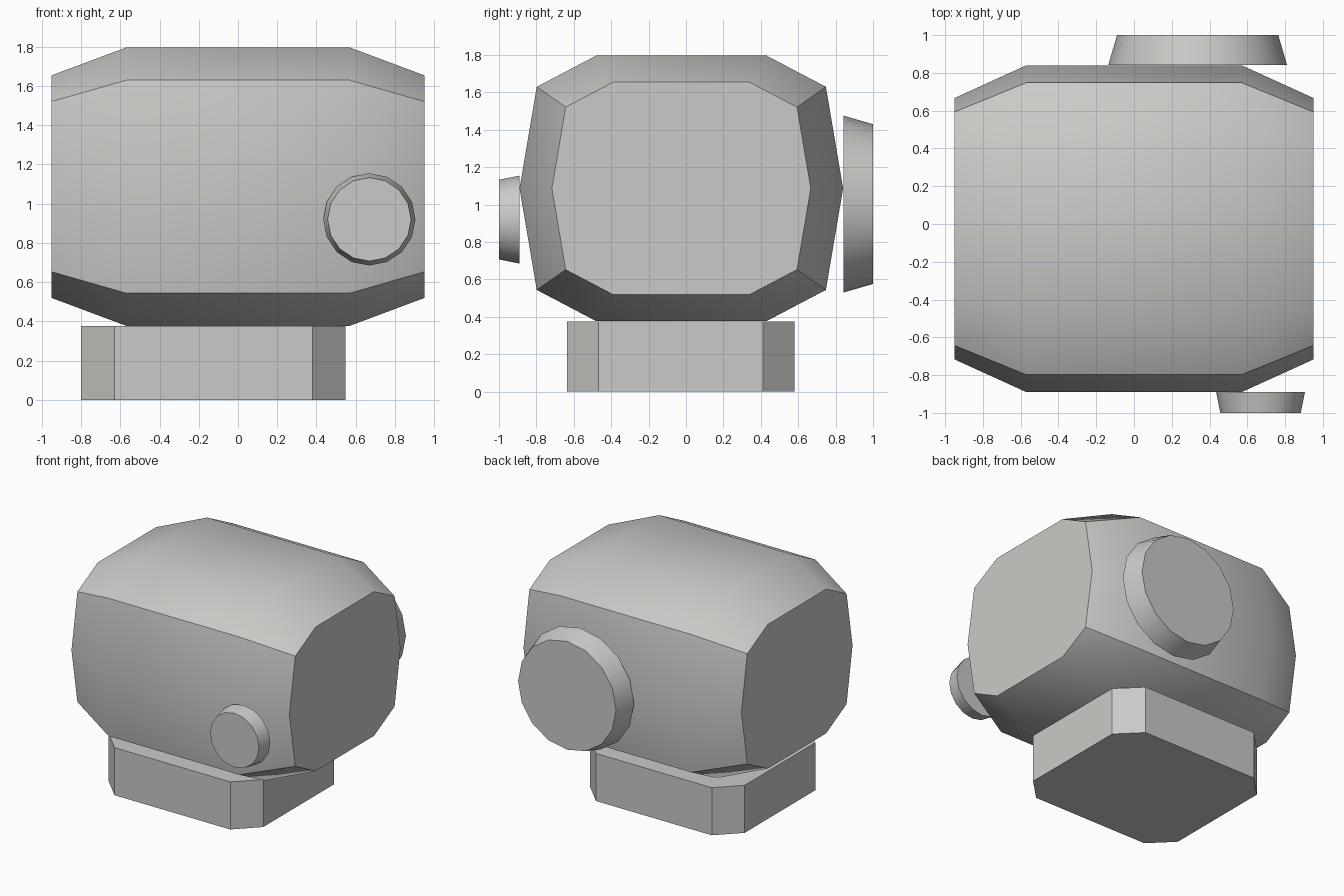
import bpy, bmesh, math
from mathutils import Vector

if "Cube" in bpy.data.objects:
    bpy.data.objects.remove(bpy.data.objects["Cube"])

grey = bpy.data.materials.new("warm_grey")
grey.diffuse_color = (0.59, 0.59, 0.57, 1)
grey.use_nodes = True
grey.node_tree.nodes["Principled BSDF"].inputs["Base Color"].default_value = grey.diffuse_color


def loft(name, rings, smooth=True):
    """Skin a closed solid through rings of matching points."""
    bm = bmesh.new()
    loops = [[bm.verts.new(p) for p in ring] for ring in rings]
    n = len(loops[0])
    for a, b in zip(loops, loops[1:]):
        for i in range(n):
            j = (i + 1) % n
            bm.faces.new((a[i], a[j], b[j], b[i]))
    bm.faces.new(loops[0])
    bm.faces.new(loops[-1])
    bmesh.ops.recalc_face_normals(bm, faces=bm.faces)
    mesh = bpy.data.meshes.new(name)
    bm.to_mesh(mesh)
    bm.free()
    mesh.materials.append(grey)
    obj = bpy.data.objects.new(name, mesh)
    bpy.context.collection.objects.link(obj)
    if smooth:
        bpy.ops.object.select_all(action='DESELECT')
        obj.select_set(True)
        bpy.context.view_layer.objects.active = obj
        bpy.ops.object.shade_smooth_by_angle(angle=math.radians(35))
    return obj


# Body: ten-sided section, tapered towards both ends
quarter = [(0.455, 0.71), (0.773, 0.543), (0.865, 0.0), (0.773, -0.543), (0.455, -0.71)]
section = quarter + [(-y, z) for y, z in reversed(quarter)]
stations = [(-0.95, 0.8), (-0.57, 1.0), (0.57, 1.0), (0.95, 0.8)]
loft("body", [[(x, -0.025 + y * s, 1.087 + z * s) for y, z in section]
              for x, s in stations])

# Base: block with chamfered upright corners
x0, x1, y0, y1, c = -0.80, 0.548, -0.637, 0.58, 0.169
outline = [(x0 + c, y0), (x1 - c, y0), (x1, y0 + c), (x1, y1 - c),
           (x1 - c, y1), (x0 + c, y1), (x0, y1 - c), (x0, y0 + c)]
loft("base", [[(x, y, z) for x, y in outline] for z in (0, 0.375)], smooth=False)


# Tapered round knobs on front and back
def knob(name, x, z, ends, sides=16):
    loft(name, [[(x + r * math.cos(math.tau * i / sides), y,
                  z + r * math.sin(math.tau * i / sides)) for i in range(sides)]
                for y, r in ends])


knob("front_knob", 0.67, 0.92, [(-0.89, 0.235), (-1.0, 0.213)])
knob("back_knob", 0.337, 1.003, [(0.842, 0.473), (1.0, 0.427)])
